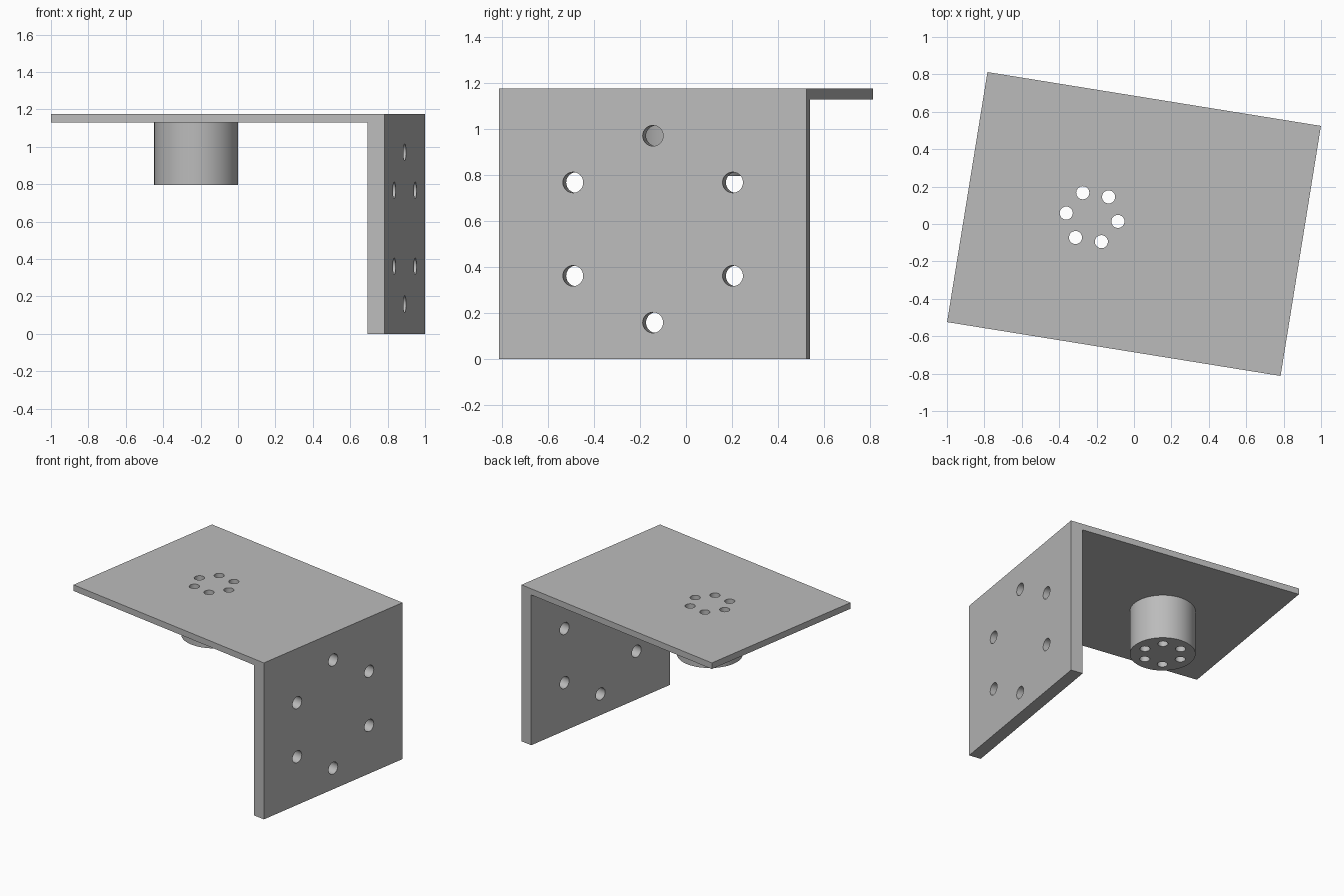
import bpy, bmesh
from math import radians, pi, cos, sin
from mathutils import Matrix, Vector

if "Cube" in bpy.data.objects:
    bpy.data.objects.remove(bpy.data.objects["Cube"])

LENGTH, WIDTH, HEIGHT = 1.806, 1.354, 1.175
TOP_THICK, WALL_THICK = 0.046, 0.092
BOSS_X, BOSS_R, BOSS_BASE = -0.227, 0.224, 0.795
UNDERSIDE = HEIGHT - TOP_THICK
TURN = Matrix.Rotation(radians(-9.17), 4, 'Z')

grey = bpy.data.materials.new("plain grey")
grey.use_nodes = True
colour = (0.5, 0.5, 0.5, 1)
grey.diffuse_color = colour
grey.node_tree.nodes["Principled BSDF"].inputs["Base Color"].default_value = colour


def make_object(name, bm):
    bmesh.ops.recalc_face_normals(bm, faces=bm.faces)
    mesh = bpy.data.meshes.new(name)
    bm.to_mesh(mesh)
    bm.free()
    mesh.materials.append(grey)
    obj = bpy.data.objects.new(name, mesh)
    bpy.context.collection.objects.link(obj)
    obj.matrix_world = TURN
    return obj


def add_rod(bm, centre, radius, depth, spin=Matrix(), sides=32):
    bmesh.ops.create_cone(bm, cap_ends=True, segments=sides, radius1=radius,
                          radius2=radius, depth=depth,
                          matrix=Matrix.Translation(centre) @ spin)


def hole_ring(name, centre, u, v, ring, radius, depth, spin=Matrix()):
    """Six rods on a circle spanned by the directions u and v."""
    bm = bmesh.new()
    for i in range(6):
        a = i * pi / 3
        add_rod(bm, centre + ring * (cos(a) * u + sin(a) * v), radius, depth, spin)
    obj = make_object(name, bm)
    obj.hide_render = True
    return obj


def finish(obj, cutters):
    """Cut the holes, then smooth only the round walls."""
    bpy.ops.object.select_all(action='DESELECT')
    bpy.context.view_layer.objects.active = obj
    obj.select_set(True)
    for cutter in cutters:
        mod = obj.modifiers.new("holes", 'BOOLEAN')
        mod.operation, mod.solver, mod.object = 'DIFFERENCE', 'EXACT', cutter
        bpy.ops.object.modifier_apply(modifier=mod.name)
    bpy.ops.object.shade_smooth_by_angle(angle=radians(30))


X, Y, Z = Vector((1, 0, 0)), Vector((0, 1, 0)), Vector((0, 0, 1))

# Angle bracket: L-shaped profile pulled along its width
bm = bmesh.new()
end, inner = LENGTH / 2, LENGTH / 2 - WALL_THICK
profile = [(-end, HEIGHT), (end, HEIGHT), (end, 0), (inner, 0),
           (inner, UNDERSIDE), (-end, UNDERSIDE)]
face = bm.faces.new([bm.verts.new((x, -WIDTH / 2, z)) for x, z in profile])
pulled = bmesh.ops.extrude_face_region(bm, geom=[face])["geom"]
bmesh.ops.translate(bm, vec=Y * WIDTH,
                    verts=[g for g in pulled if isinstance(g, bmesh.types.BMVert)])
bracket = make_object("angle_bracket", bm)

# Round boss hanging under the top plate
bm = bmesh.new()
add_rod(bm, Vector((BOSS_X, 0, (BOSS_BASE + UNDERSIDE) / 2)), BOSS_R,
        UNDERSIDE - BOSS_BASE, sides=64)
boss = make_object("round_boss", bm)

# Bolt holes through the boss and plate, and through the wall
boss_holes = hole_ring("boss_hole_cutter", Vector((BOSS_X, 0, 1)),
                       X, Y, 0.14, 0.035, 1)
wall_holes = hole_ring("wall_hole_cutter", Vector((end, 0, UNDERSIDE / 2)),
                       Z, Y, 0.406, 0.045, 0.5, Matrix.Rotation(pi / 2, 4, 'Y'))
finish(bracket, [boss_holes, wall_holes])
finish(boss, [boss_holes])
for cutter in (boss_holes, wall_holes):
    bpy.data.objects.remove(cutter)
